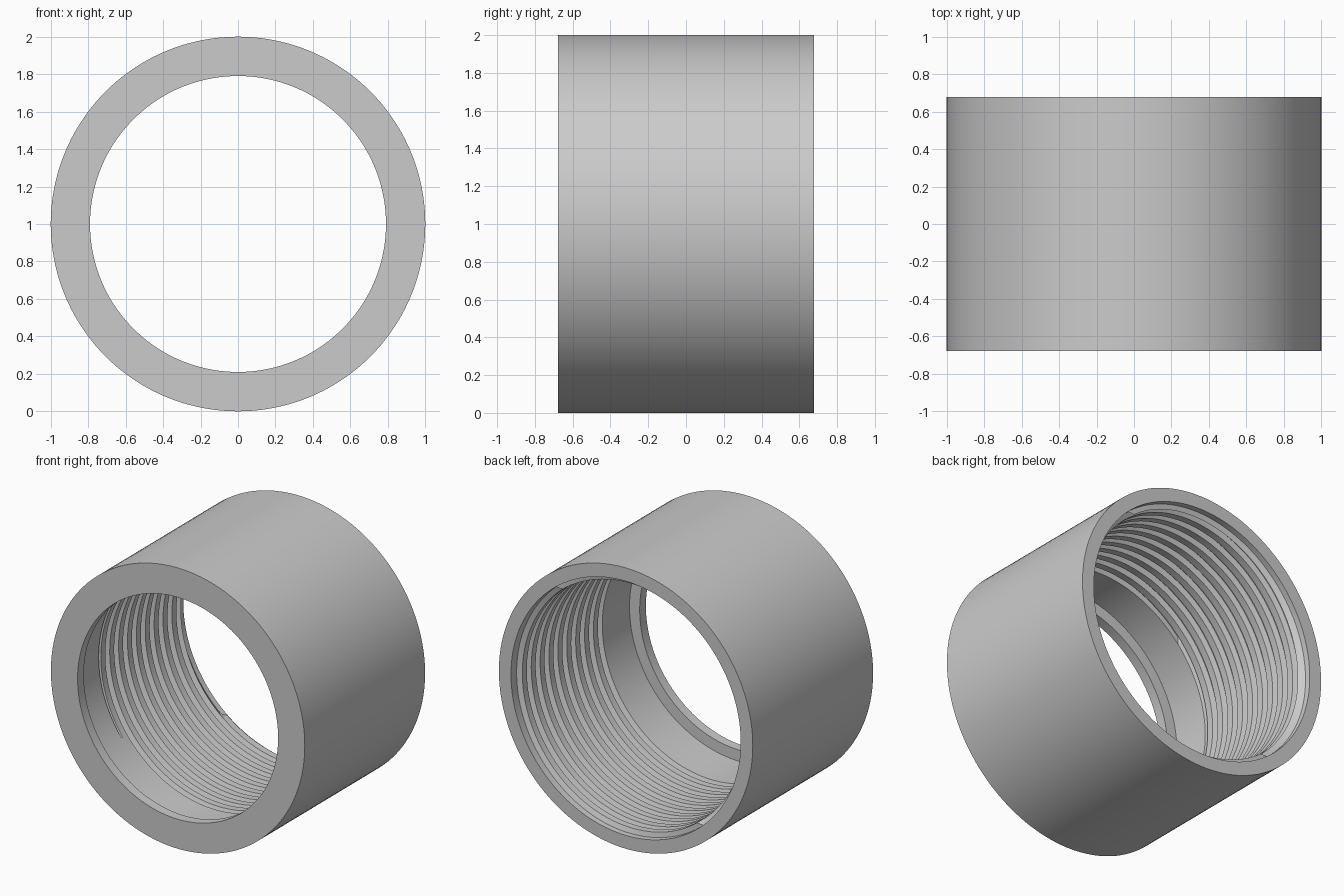
import bpy, bmesh, math

cube = bpy.data.objects.get("Cube")
if cube:
    bpy.data.objects.remove(cube, do_unlink=True)

SEGMENTS = 144
HALF = 0.677            # half length along y
OUTER, BORE, CREST, HOLE = 1.0, 0.905, 0.87, 0.79
LIP_Y = -HALF + 0.07    # inner face of the front lip
THREAD_BACK, THREAD_FRONT = 0.635, -0.325
PITCH = 0.1
TURNS = math.ceil((THREAD_BACK - THREAD_FRONT) / PITCH) + 2

# One thread tooth: (fraction of pitch, radius)
TOOTH = [(0.0, BORE), (0.22, BORE), (0.36, CREST), (0.86, CREST)]


def thread_rows(turn):
    """Thread profile, back to front, at a given fraction of a turn."""
    rows = []
    for k in range(TURNS):
        for step, radius in TOOTH:
            y = THREAD_BACK + PITCH - (k + turn + step) * PITCH
            if y >= THREAD_BACK:
                y, radius = THREAD_BACK, BORE
            elif y <= THREAD_FRONT:
                y, radius = THREAD_FRONT, CREST
            rows.append((radius, y))
    return rows


def section(turn):
    """Closed wall section: outside, back rim, thread, relief, front lip."""
    return ([(OUTER, -HALF), (OUTER, HALF), (BORE, HALF)]
            + thread_rows(turn)
            + [(CREST, LIP_Y), (HOLE, LIP_Y), (HOLE, -HALF)])


# Sweep the section around the y axis
bm = bmesh.new()
columns = []
for i in range(SEGMENTS + 1):
    turn = i / SEGMENTS
    a = 2 * math.pi * turn
    columns.append([bm.verts.new((r * math.cos(a), y, 1 + r * math.sin(a)))
                    for r, y in section(turn)])

# Skin neighbouring columns; the last one is offset by a full thread turn
for left, right in zip(columns, columns[1:]):
    for j in range(len(left)):
        n = (j + 1) % len(left)
        bm.faces.new((left[j], left[n], right[n], right[j]))

bmesh.ops.remove_doubles(bm, verts=bm.verts, dist=0.0002)
bmesh.ops.dissolve_degenerate(bm, edges=bm.edges, dist=0.0001)
bmesh.ops.recalc_face_normals(bm, faces=bm.faces)

mesh = bpy.data.meshes.new("threaded_collar")
bm.to_mesh(mesh)
bm.free()
collar = bpy.data.objects.new("threaded_collar", mesh)
bpy.context.collection.objects.link(collar)

# Plain grey material
grey = bpy.data.materials.new("light_grey")
grey.use_nodes = True
colour = (0.6, 0.6, 0.6, 1)
grey.diffuse_color = colour
grey.node_tree.nodes["Principled BSDF"].inputs["Base Color"].default_value = colour
mesh.materials.append(grey)

# Smooth walls with sharp thread and rim edges
bpy.ops.object.select_all(action='DESELECT')
collar.select_set(True)
bpy.context.view_layer.objects.active = collar
bpy.ops.object.shade_smooth_by_angle(angle=math.radians(25))
